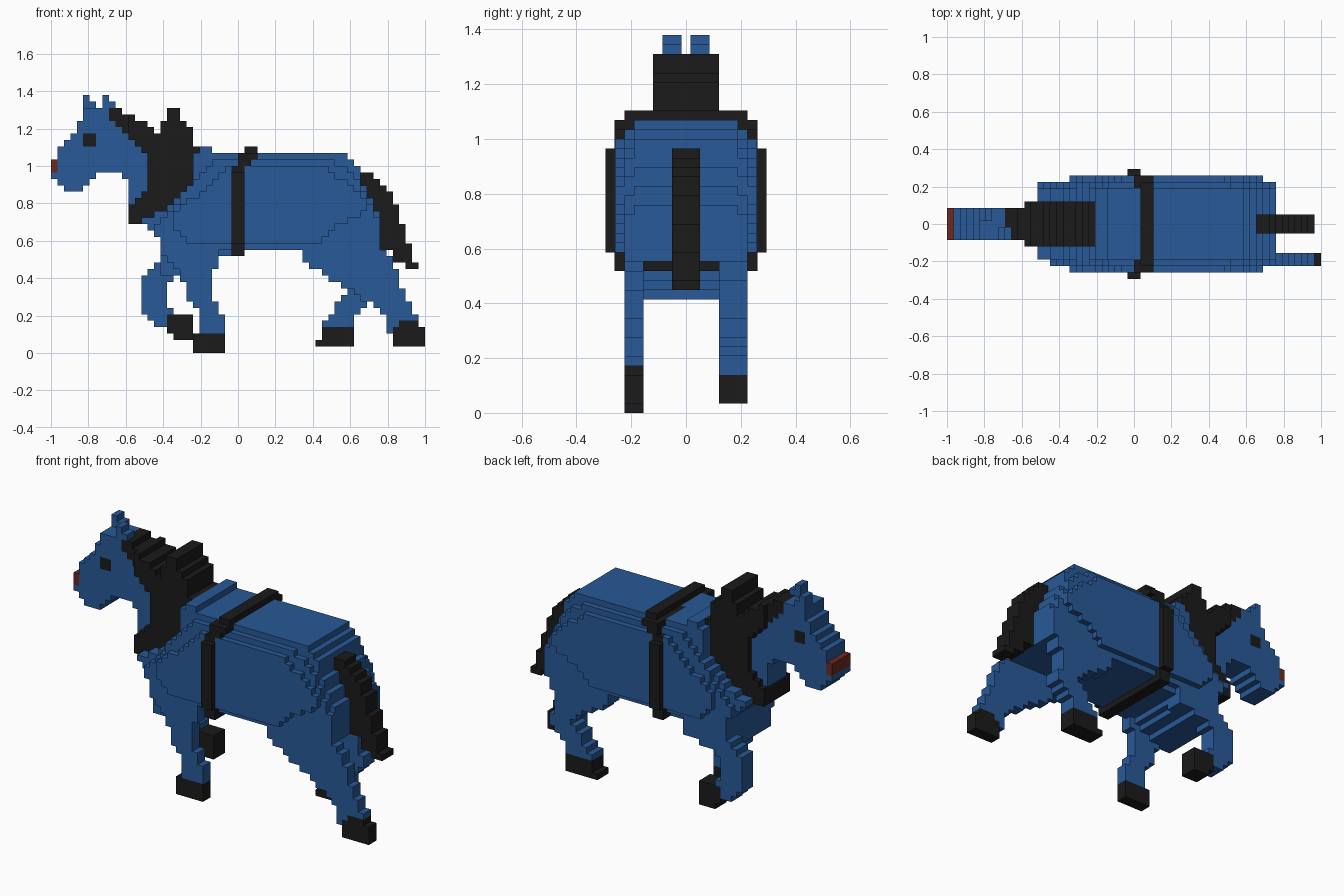
import bpy
import bmesh

cube = bpy.data.objects.get("Cube")
if cube:
    bpy.data.objects.remove(cube, do_unlink=True)

CELL = 2 / 58          # block size
HALF = 29              # columns on each side of the centre


def make_material(name, color):
    mat = bpy.data.materials.new(name)
    mat.use_nodes = True
    mat.diffuse_color = color
    bsdf = next(n for n in mat.node_tree.nodes if n.type == 'BSDF_PRINCIPLED')
    bsdf.inputs["Base Color"].default_value = color
    bsdf.inputs["Roughness"].default_value = 0.9
    return mat


materials = [
    make_material("coat_blue", (0.021, 0.1, 0.31, 1)),
    make_material("hair_black", (0.0105, 0.0105, 0.0105, 1)),
    make_material("nose_red", (0.15, 0.022, 0.014, 1)),
]
BLUE, BLACK, RED = range(len(materials))


def inside(outline, col, row):
    """Tell whether the middle of a block lies within an outline."""
    x, z = col + 0.5, row + 0.5
    hit = False
    for (xa, za), (xb, zb) in zip(outline, outline[1:] + outline[:1]):
        if (za > z) != (zb > z) and x < xa + (z - za) * (xb - xa) / (zb - za):
            hit = not hit
    return hit


def rectangle(left, right, bottom, top):
    return [(left, bottom), (right, bottom), (right, top), (left, top)]


def slab(name, outline, near, far, paint=BLUE, first_col=0):
    """Fill an outline with blocks and give it depth from near to far."""
    rule = paint if callable(paint) else lambda col, row: paint
    cells = {(c, r) for c in range(first_col, HALF * 2) for r in range(41)
             if inside(outline, c, r)}
    bm = bmesh.new()

    def quad(points, index):
        verts = [bm.verts.new(((c - HALF) * CELL, d * CELL, r * CELL))
                 for c, d, r in points]
        bm.faces.new(verts).material_index = index

    for c, r in sorted(cells):
        ring = [(c, r), (c + 1, r), (c + 1, r + 1), (c, r + 1)]
        neighbours = [(c, r - 1), (c + 1, r), (c, r + 1), (c - 1, r)]
        index = rule(c, r)
        quad([(x, near, z) for x, z in ring], index)
        quad([(x, far, z) for x, z in reversed(ring)], index)
        for i, other in enumerate(neighbours):
            if other not in cells:
                (xa, za), (xb, zb) = ring[i], ring[(i + 1) % len(ring)]
                quad([(xa, near, za), (xa, far, za),
                      (xb, far, zb), (xb, near, zb)], index)
    bmesh.ops.remove_doubles(bm, verts=bm.verts, dist=CELL / 10)
    bmesh.ops.dissolve_limit(bm, angle_limit=0.01, verts=bm.verts,
                             edges=bm.edges, delimit={'MATERIAL'})
    bmesh.ops.recalc_face_normals(bm, faces=bm.faces)
    mesh = bpy.data.meshes.new(name)
    bm.to_mesh(mesh)
    bm.free()
    for mat in materials:
        mesh.materials.append(mat)
    obj = bpy.data.objects.new(name, mesh)
    bpy.context.scene.collection.objects.link(obj)


def wide(name, outline, half_width, paint=BLUE, first_col=0):
    slab(name, outline, -half_width, half_width, paint, first_col)


# Mane, also used to paint the forelock on the head
mane = [(9, 38), (11, 38), (11, 37), (13, 37), (13, 36), (15, 36), (15, 35),
        (17, 34), (17, 36), (18, 36), (18, 38), (20, 38), (20, 36), (22, 35),
        (22, 33), (23, 32), (23, 30), (22, 30), (22, 27), (20, 24), (18, 22),
        (15, 20), (12, 20), (12, 22), (14, 24), (15, 26), (15, 31), (13, 33),
        (9, 36)]
wide("mane", mane, 3.5, BLACK, first_col=12)

# Head and neck
head = [(0, 27), (0, 30), (1, 30), (1, 31), (3, 33), (4, 35), (5, 37), (5, 38),
        (11, 38), (14, 35), (18, 30), (19, 23), (12, 22), (12, 27), (11, 28),
        (8, 28), (6, 26), (4, 25), (2, 25), (2, 26), (1, 26), (1, 27)]


def head_paint(col, row):
    if col == 0 and row >= 28:
        return RED
    if inside(mane, col, row) or inside(rectangle(5, 7, 32, 34), col, row):
        return BLACK
    return BLUE


wide("head_and_neck", head, 2.5, head_paint)

# Ears, one set further back
ear = [(5, 38), (5, 40), (6, 40), (6, 39), (7, 39), (7, 38)]
slab("left_ear", ear, 0.5, 2.5)
slab("right_ear", [(c + 3, r) for c, r in ear], -2.5, -0.5)

# Body in three layers, narrowest first
torso = [(14, 21), (15, 19), (17, 18), (17, 16), (51, 16), (51, 22), (50, 22),
         (50, 24), (49, 24), (49, 26), (48, 26), (48, 28), (47, 30), (46, 30),
         (46, 31), (25, 31), (25, 32), (23, 32), (22, 30), (22, 27), (20, 24),
         (18, 22)]
wide("torso", torso, 5.5)
ribs = [(16, 20), (17, 16), (51, 16), (51, 20), (50, 22), (49, 24), (48, 27),
        (46, 29), (42, 30), (26, 30), (22, 27), (19, 22)]
wide("ribs", ribs, 6.5)
flank = [(19, 20), (21, 18), (22, 17), (42, 17), (45, 20), (49, 22), (49, 24),
         (47, 26), (42, 29), (28, 29), (25, 26), (22, 24), (19, 22)]
wide("flanks", flank, 7.5)

# Stepped underside of the chest, between the front legs
chest = [(17, 16), (17, 13), (18, 12), (21, 12), (25, 14), (26, 15), (28, 15),
         (28, 16)]
wide("chest_underside", chest, 5.5)

# Girth strap
strap = [(28, 15), (30, 15), (30, 29), (31, 29), (31, 30), (32, 30), (32, 31),
         (29, 31), (29, 29), (28, 29)]
wide("girth_strap", strap, 7.55, BLACK)
wide("girth_sides", rectangle(28, 30, 17, 28), 8.5, BLACK)
wide("girth_top", rectangle(30, 32, 30, 32), 6.5, BLACK)

# Tail
tail = [(48, 28), (50, 28), (53, 25), (54, 21), (55, 19), (56, 16), (56, 14),
        (57, 14), (57, 13), (55, 13), (55, 14), (53, 14), (53, 16), (51, 16),
        (51, 20), (50, 22), (48, 26)]
wide("tail", tail, 1.5, BLACK)

# Legs with dark hooves
right_front = [(17, 18), (27, 18), (26, 14), (25, 12), (25, 10), (26, 7),
               (27, 6), (27, 0), (22, 0), (22, 3), (23, 3), (23, 6), (21, 9),
               (20, 13), (17, 15)]
left_front = [(17, 18), (26, 18), (25, 13), (20, 12), (18, 10), (18, 7),
              (20, 6), (22, 6), (22, 2), (19, 2), (18, 4), (16, 4), (15, 6),
              (14, 7), (14, 12), (16, 13), (17, 15)]
right_hind = [(39, 18), (39, 14), (41, 13), (44, 11), (51, 7), (52, 5),
              (52, 3), (53, 3), (53, 1), (58, 1), (58, 4), (57, 5), (56, 7),
              (55, 9), (54, 12), (53, 14), (52, 16), (51, 17), (51, 18)]
left_hind = [(39, 18), (39, 14), (41, 13), (43, 12), (46, 10), (46, 9),
             (44, 7), (42, 4), (42, 2), (41, 2), (41, 1), (47, 1), (47, 5),
             (49, 7), (50, 9), (49, 12), (50, 16), (50, 18)]

for name, outline, is_hoof in [
        ("front_leg", right_front, lambda c, r: r < 3),
        ("hind_leg", right_hind, lambda c, r: r < 5 and c >= 53 + (r > 3))]:
    slab("right_" + name, outline, -6.5, -4.5,
         lambda c, r: BLACK if is_hoof(c, r) else BLUE)
for name, outline, is_hoof in [
        ("front_leg", left_front, lambda c, r: r < 6 and c >= 18),
        ("hind_leg", left_hind, lambda c, r: r < 4)]:
    slab("left_" + name, outline, 3.5, 6.5,
         lambda c, r: BLACK if is_hoof(c, r) else BLUE)
